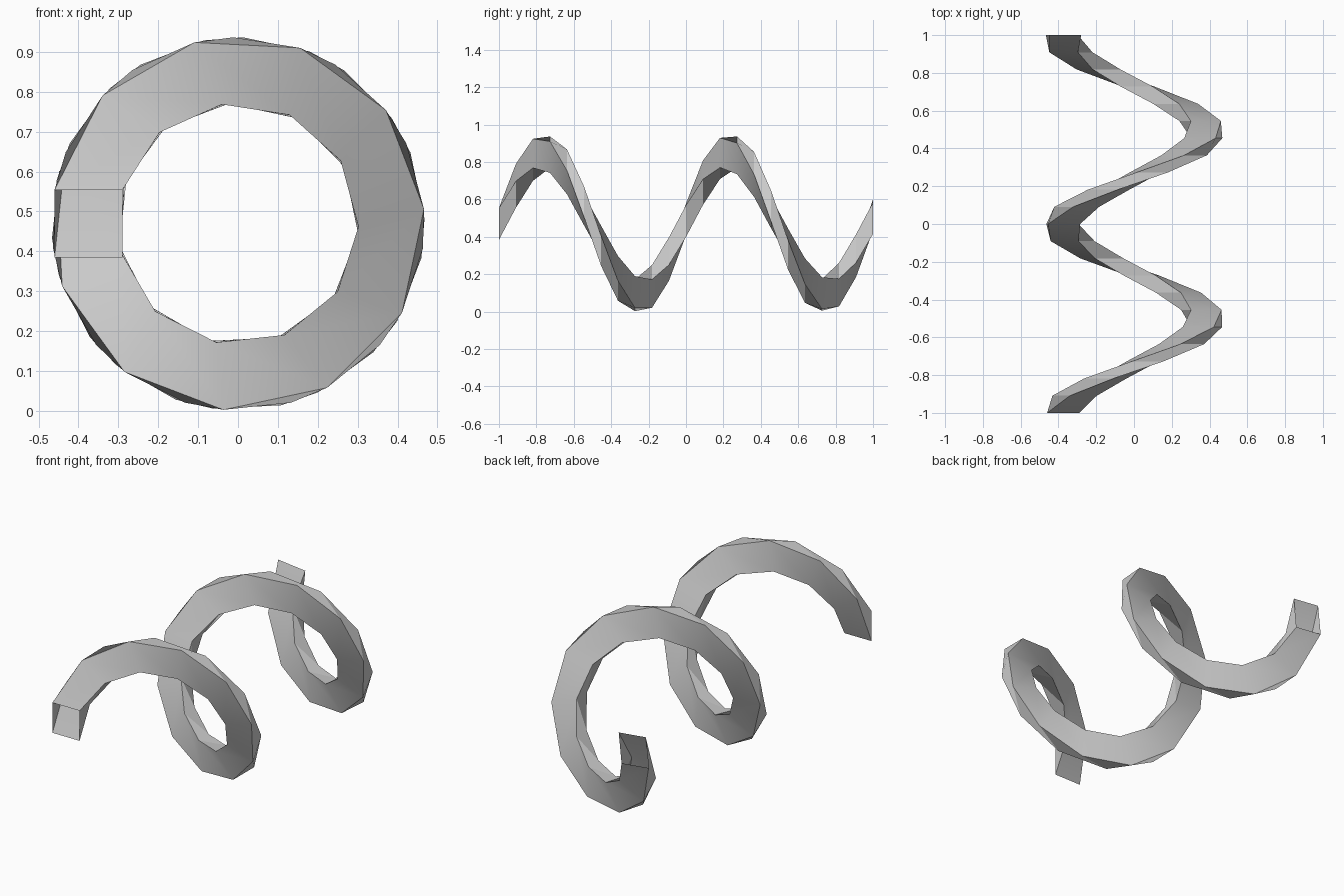
import bpy, bmesh
from math import radians, cos, sin

if "Cube" in bpy.data.objects:
    bpy.data.objects.remove(bpy.data.objects["Cube"])

STEPS, TURN = 22, radians(33)     # rings along the coil, twist per ring
R_IN, R_OUT, HALF = 0.29, 0.46, 0.085
CENTRE_Z = 0.469

# Square section, lying flat in the xz plane at the start of the coil
section = [(-R_OUT, -HALF), (-R_OUT, HALF), (-R_IN, HALF), (-R_IN, -HALF)]

# Open-ended square tube wound along the y axis
bm = bmesh.new()
rings = []
for i in range(STEPS + 1):
    c, s = cos(-i * TURN), sin(-i * TURN)
    y = -1 + 2 * i / STEPS
    rings.append([bm.verts.new((x * c - z * s, y, CENTRE_Z + x * s + z * c))
                  for x, z in section])
for a, b in zip(rings, rings[1:]):
    for k in range(4):
        n = (k + 1) % 4
        bm.faces.new((a[k], b[k], b[n], a[n]))
bmesh.ops.recalc_face_normals(bm, faces=bm.faces)

mesh = bpy.data.meshes.new("spiral_coil")
bm.to_mesh(mesh)
bm.free()
coil = bpy.data.objects.new("spiral_coil", mesh)
bpy.context.collection.objects.link(coil)

# Smooth along the coil, crisp along its corners
bpy.context.view_layer.objects.active = coil
coil.select_set(True)
bpy.ops.object.shade_smooth_by_angle(angle=radians(30))
